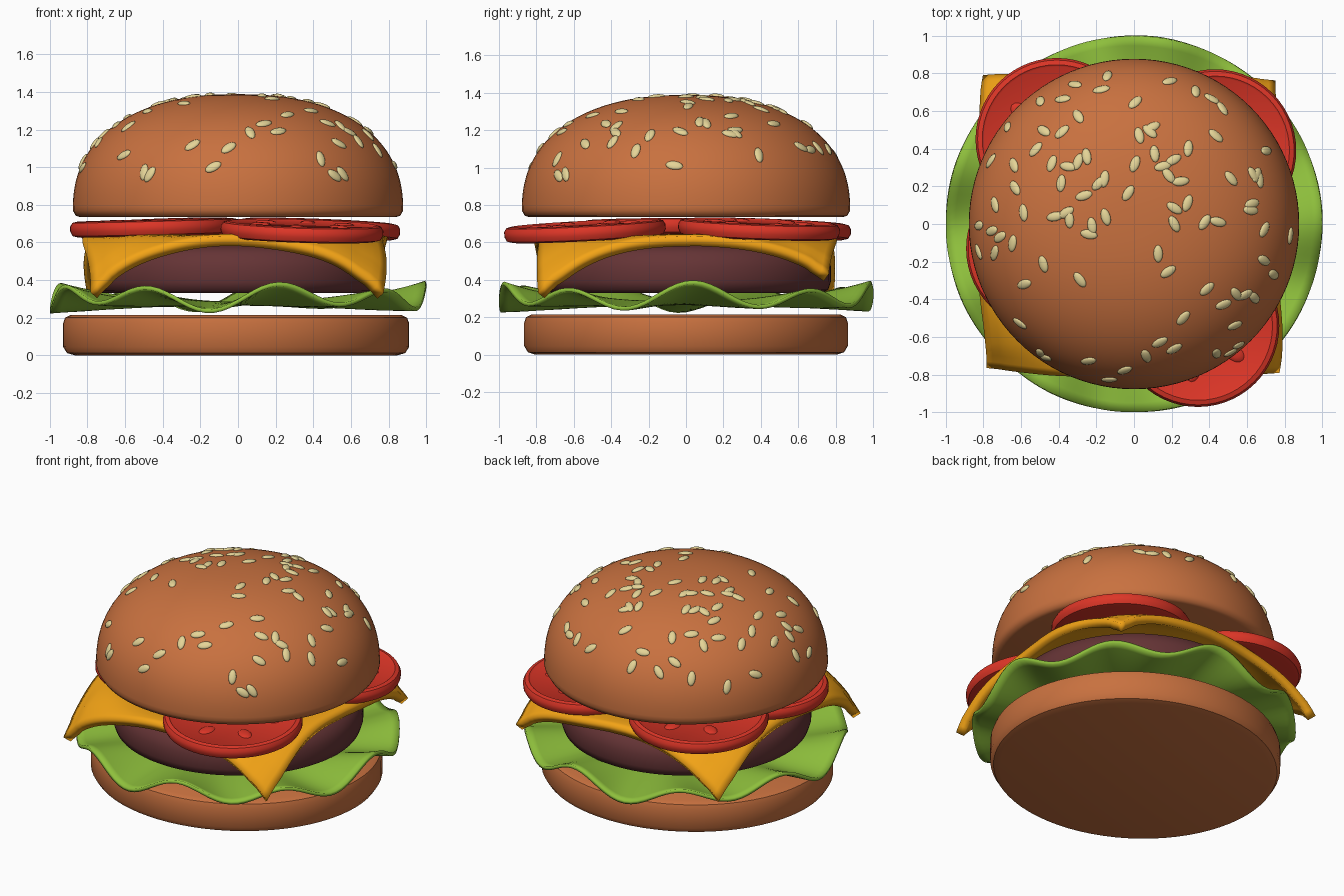
import bpy, bmesh, math, random
from mathutils import Vector, Matrix

if "Cube" in bpy.data.objects:
    bpy.data.objects.remove(bpy.data.objects["Cube"])

random.seed(7)


def material(name, rgb):
    m = bpy.data.materials.new(name)
    m.diffuse_color = (*rgb, 1)
    m.use_nodes = True
    m.node_tree.nodes["Principled BSDF"].inputs["Base Color"].default_value = m.diffuse_color
    return m


BUN = material("bun", (0.58, 0.165, 0.05))
LETTUCE = material("lettuce", (0.27, 0.52, 0.045))
PATTY = material("patty", (0.13, 0.034, 0.036))
CHEESE = material("cheese", (0.9, 0.37, 0.008))
TOMATO = material("tomato", (0.72, 0.036, 0.02))
SEED = material("seed", (0.78, 0.66, 0.31))


def finish(bm, name, mat, angle=40):
    bmesh.ops.recalc_face_normals(bm, faces=bm.faces)
    me = bpy.data.meshes.new(name)
    bm.to_mesh(me)
    bm.free()
    me.materials.append(mat)
    ob = bpy.data.objects.new(name, me)
    bpy.context.collection.objects.link(ob)
    bpy.ops.object.select_all(action='DESELECT')
    ob.select_set(True)
    bpy.context.view_layer.objects.active = ob
    bpy.ops.object.shade_smooth_by_angle(angle=math.radians(angle))
    return ob


def lathe(profile, sides=72):
    """Revolve (radius, z) points around z."""
    bm = bmesh.new()
    vs = [bm.verts.new((r, 0, z)) for r, z in profile]
    es = [bm.edges.new(p) for p in zip(vs, vs[1:])]
    bmesh.ops.spin(bm, geom=vs + es, cent=(0, 0, 0), axis=(0, 0, 1),
                   angle=math.tau, steps=sides, use_merge=True)
    bmesh.ops.remove_doubles(bm, verts=bm.verts, dist=1e-5)
    return bm


def thicken(ob, t):
    mod = ob.modifiers.new("thickness", 'SOLIDIFY')
    mod.thickness = t
    mod.offset = 0


# Bottom bun, slightly wider in x
bun = finish(lathe([(0, 0), (0.82, 0), (0.86, 0.012), (0.88, 0.045), (0.88, 0.17),
                    (0.87, 0.2), (0.84, 0.215), (0, 0.215)]), "bottom_bun", BUN)
bun.scale = (1.045, 0.983, 1)
bun.location.x = -0.01

# Lettuce: a disc with a ruffled rim
bm = lathe([(r / 20, 0) for r in range(21)], 144)
for v in bm.verts:
    r, a = v.co.xy.length, math.atan2(v.co.y, v.co.x)
    wave = 0.055 * math.cos(9 * a - 0.3 + 2 * (1 - r)) + 0.022 * math.sin(5 * a + 1.2)
    v.co.z = 0.275 + 0.035 * r ** 4 + wave * r ** 2.5
thicken(finish(bm, "lettuce", LETTUCE, 60), 0.022)

# Patty
finish(lathe([(0, 0.33), (0.72, 0.33), (0.76, 0.345), (0.775, 0.39), (0.775, 0.47),
              (0.75, 0.54), (0.68, 0.58), (0, 0.59)]), "patty", PATTY, 60)

# Cheese slice with corners hanging over the patty
bm = bmesh.new()
bmesh.ops.create_grid(bm, x_segments=40, y_segments=40, size=0.79)
for v in bm.verts:
    x, y = v.co.xy
    r = math.hypot(x, y)
    d = max(0, (r - 0.74) / 0.34) ** 1.7
    depth = 0.17 if x > 0 and y > 0 else 0.25
    v.co.z = 0.612 - depth * d + 0.006 * math.sin(9 * x + 2) * math.cos(8 * y)
    k = 1 - 0.03 * d
    v.co.x = x * k + 0.015 * math.sin(7 * y) * (abs(x) > 0.7) - 0.015
    v.co.y = y * k + 0.012 * math.sin(6 * x) * (abs(y) > 0.7)
thicken(finish(bm, "cheese_slice", CHEESE, 60), 0.055)

# Tomato slices, tilted outwards, with raised skin rim and pips
for i, (x, y, z, tilt) in enumerate([(-0.41, 0.45, 0.67, 3), (0.43, 0.39, 0.67, 3),
                                     (0.34, -0.54, 0.66, 3.5), (-0.46, -0.13, 0.678, 1.5)]):
    bm = lathe([(0, -0.042), (0.39, -0.042), (0.42, -0.034), (0.432, -0.01), (0.432, 0.016),
                (0.42, 0.036), (0.395, 0.042), (0.385, 0.034), (0, 0.034)], 56)
    for k in range(6):
        a = k * math.tau / 6 + 0.4
        m = Matrix.Translation((0.24 * math.cos(a), 0.24 * math.sin(a), 0.034)) \
            @ Matrix.Rotation(a, 4, 'Z') @ Matrix.Diagonal((0.06, 0.04, 0.012, 1))
        bmesh.ops.create_uvsphere(bm, u_segments=12, v_segments=6, radius=1, matrix=m)
    axis = Vector((-y, x, 0)).normalized()
    bm.transform(Matrix.Translation((x, y, z)) @ Matrix.Rotation(math.radians(tilt), 4, axis))
    finish(bm, f"tomato_slice_{i + 1}", TOMATO)

# Top bun: flat base and full dome
R, Z0, H, P = 0.878, 0.77, 0.618, 2.3


def dome(t):
    return R * math.cos(t) ** (2 / P), Z0 + H * math.sin(t) ** (2 / P)


top = [(0, 0.735), (0.84, 0.735), (0.862, 0.742)]
top += [dome(math.pi / 2 * (i / 32) ** 1.2) for i in range(32)] + [(0, Z0 + H)]
finish(lathe(top, 96), "top_bun", BUN, 50)

# Sesame seeds lying on the dome
bm = bmesh.new()
for i in range(92):
    r = 0.86 * math.sqrt(random.uniform(0.01, 1))
    a = random.uniform(0, math.tau)
    u = r / R
    x, y = r * math.cos(a), r * math.sin(a)
    h = (1 - u ** P) ** (1 / P)
    n = Vector((math.cos(a) * u ** (P - 1) / R, math.sin(a) * u ** (P - 1) / R,
                h ** (P - 1) / H))
    m = Matrix.Translation((x, y, Z0 + H * h)) \
        @ n.to_track_quat('Z', 'Y').to_matrix().to_4x4() \
        @ Matrix.Rotation(random.uniform(0, math.pi), 4, 'Z') \
        @ Matrix.Diagonal((0.047, 0.025, 0.013, 1))
    bmesh.ops.create_uvsphere(bm, u_segments=12, v_segments=8, radius=1, matrix=m)
finish(bm, "sesame_seeds", SEED, 60)
